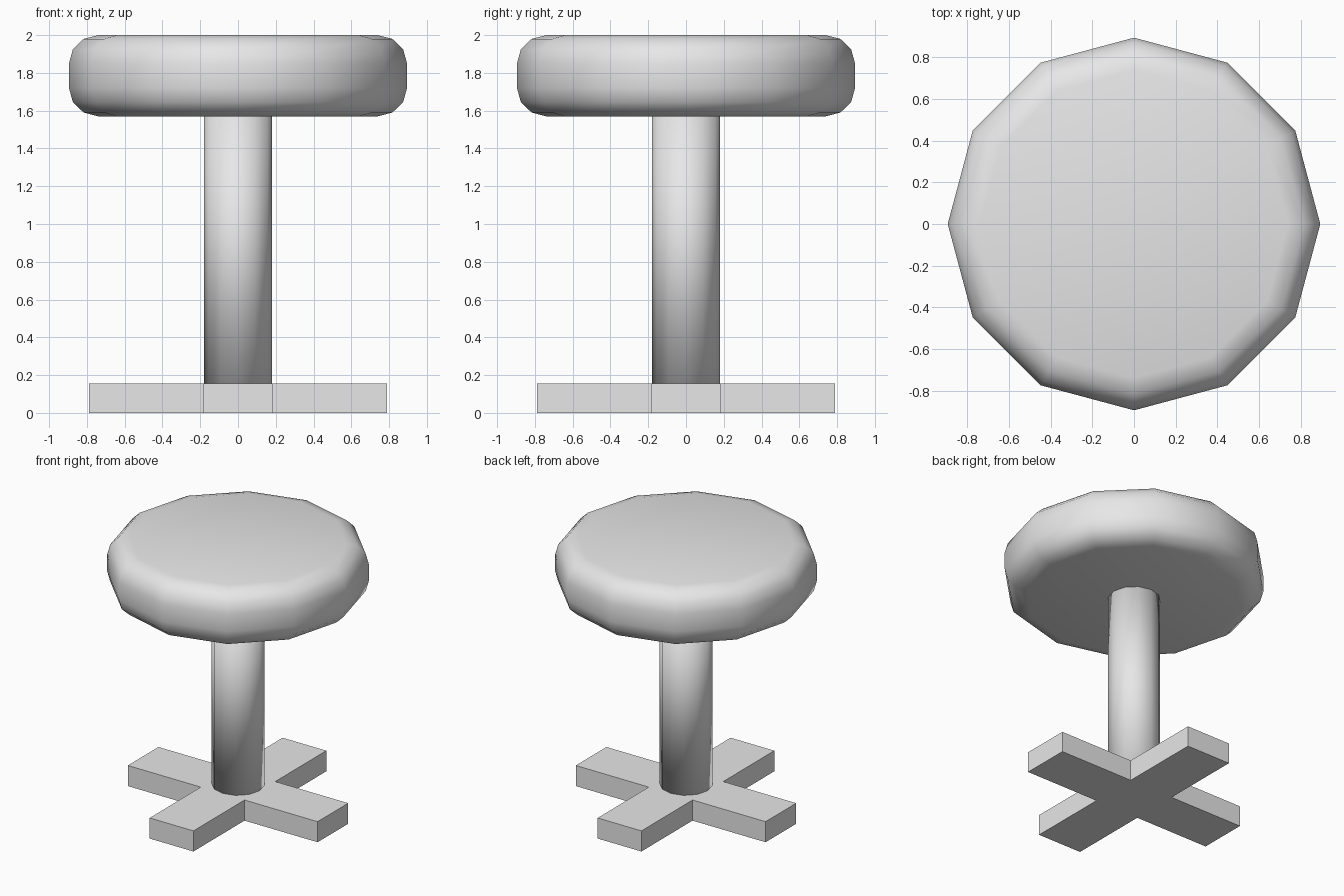
import bpy
import bmesh

cube = bpy.data.objects.get("Cube")
if cube:
    bpy.data.objects.remove(cube, do_unlink=True)

grey = bpy.data.materials.new("light_grey")
grey.use_nodes = True
colour = (0.8, 0.8, 0.8, 1)
grey.diffuse_color = colour
grey.node_tree.nodes["Principled BSDF"].inputs["Base Color"].default_value = colour


def add_disc(name, radius, bottom, top, sides=12):
    """Smooth capped cylinder with a corner on the x axis."""
    bpy.ops.mesh.primitive_cylinder_add(
        vertices=sides, radius=radius, depth=top - bottom,
        location=(0, 0, (top + bottom) / 2))
    obj = bpy.context.object
    obj.name = name
    obj.data.materials.append(grey)
    bpy.ops.object.shade_smooth()
    return obj


# Padded round seat with rolled rims
SEAT_BOTTOM, SEAT_TOP = 1.57, 2.0
seat = add_disc("seat", 0.895, SEAT_BOTTOM, SEAT_TOP)
rim = seat.modifiers.new("rolled_rim", 'BEVEL')
rim.width = 0.15
rim.segments = 3
rim.limit_method = 'ANGLE'
rim.angle_limit = 1.0

# Central column
FOOT_HEIGHT = 0.155
add_disc("column", 0.18, FOOT_HEIGHT, SEAT_BOTTOM)

# Cross-shaped base: one square hub with an arm extruded from each side
HALF_WIDTH, REACH = 0.182, 0.79
bm = bmesh.new()
bmesh.ops.create_cube(bm, size=1)
for v in bm.verts:
    v.co.x *= 2 * HALF_WIDTH
    v.co.y *= 2 * HALF_WIDTH
    v.co.z = (v.co.z + 0.5) * FOOT_HEIGHT
bm.normal_update()
sides = [f for f in bm.faces if abs(f.normal.z) < 0.5]
for face in sides:
    direction = face.normal.copy()
    arm = bmesh.ops.extrude_discrete_faces(bm, faces=[face])["faces"][0]
    bmesh.ops.translate(bm, verts=arm.verts, vec=direction * (REACH - HALF_WIDTH))
bmesh.ops.remove_doubles(bm, verts=bm.verts, dist=0.0001)
bmesh.ops.recalc_face_normals(bm, faces=bm.faces)
mesh = bpy.data.meshes.new("cross_base")
bm.to_mesh(mesh)
bm.free()
mesh.materials.append(grey)
base = bpy.data.objects.new("cross_base", mesh)
bpy.context.collection.objects.link(base)
